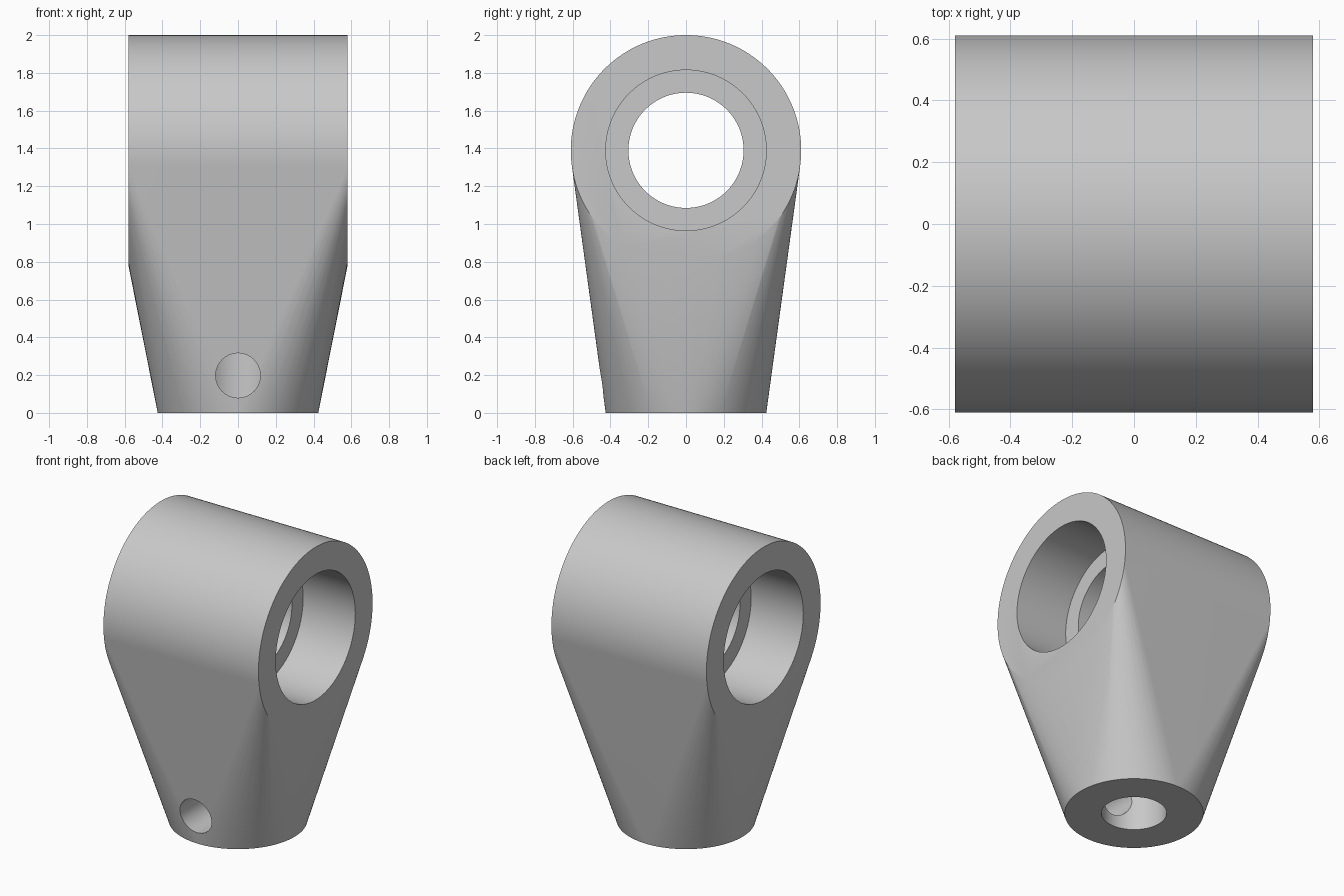
import bpy
import bmesh
import math
from mathutils import Matrix, Vector

default_cube = bpy.data.objects.get("Cube")
if default_cube:
    bpy.data.objects.remove(default_cube, do_unlink=True)

SEGMENTS = 128
BORE_Z = 1.39       # height of the cross bore axis
HALF_WIDTH = 0.58   # half length of the upper barrel

metal = bpy.data.materials.new("light grey metal")
metal.use_nodes = True
grey = (0.58, 0.58, 0.58, 1)
metal.diffuse_color = grey
metal.node_tree.nodes["Principled BSDF"].inputs["Base Color"].default_value = grey


def axis_matrix(centre, axis):
    turn = Vector((0, 0, 1)).rotation_difference(Vector(axis)).to_matrix().to_4x4()
    return Matrix.Translation(centre) @ turn


def add_object(name, bm):
    bmesh.ops.recalc_face_normals(bm, faces=bm.faces)
    mesh = bpy.data.meshes.new(name)
    bm.to_mesh(mesh)
    bm.free()
    mesh.materials.append(metal)
    obj = bpy.data.objects.new(name, mesh)
    bpy.context.collection.objects.link(obj)
    return obj


def cutter(name, radius, start, end):
    start, end = Vector(start), Vector(end)
    bm = bmesh.new()
    bmesh.ops.create_cone(bm, cap_ends=True, segments=SEGMENTS,
                          radius1=radius, radius2=radius,
                          depth=(end - start).length,
                          matrix=axis_matrix((start + end) / 2, end - start))
    obj = add_object(name, bm)
    obj.hide_render = True
    return obj


# Body: round foot blended by a taut skin into a horizontal barrel
bm = bmesh.new()
rings = [((0, 0, 0), (0, 0, 1), 0.425)]
rings += [((s * HALF_WIDTH, 0, BORE_Z), (1, 0, 0), 0.61) for s in (-1, 1)]
for centre, axis, radius in rings:
    bmesh.ops.create_circle(bm, segments=SEGMENTS, radius=radius,
                            matrix=axis_matrix(centre, axis))
bmesh.ops.convex_hull(bm, input=bm.verts[:])
bm.normal_update()
for direction in ((1, 0, 0), (-1, 0, 0), (0, 0, -1)):
    flat = [f for f in bm.faces if f.normal.dot(Vector(direction)) > 0.99999]
    bmesh.ops.dissolve_faces(bm, faces=flat)
body = add_object("clevis_body", bm)

# Openings: stepped cross bore, foot socket and set screw hole
cutters = [
    cutter("through_bore", 0.305, (-1, 0, BORE_Z), (1, 0, BORE_Z)),
    cutter("left_counterbore", 0.425, (0.19, 0, BORE_Z), (1, 0, BORE_Z)),
    cutter("right_counterbore", 0.425, (-0.19, 0, BORE_Z), (-1, 0, BORE_Z)),
    cutter("foot_socket", 0.2, (0, 0, -0.2), (0, 0, 0.5)),
    cutter("set_screw_hole", 0.118, (0, -0.8, 0.198), (0, 0, 0.198)),
]
bpy.ops.object.select_all(action='DESELECT')
bpy.context.view_layer.objects.active = body
body.select_set(True)
for tool in cutters:
    cut = body.modifiers.new(tool.name, 'BOOLEAN')
    cut.operation = 'DIFFERENCE'
    cut.solver = 'EXACT'
    cut.object = tool
    bpy.ops.object.modifier_apply(modifier=cut.name)
    bpy.data.objects.remove(tool, do_unlink=True)

bpy.ops.object.shade_smooth_by_angle(angle=math.radians(30))
